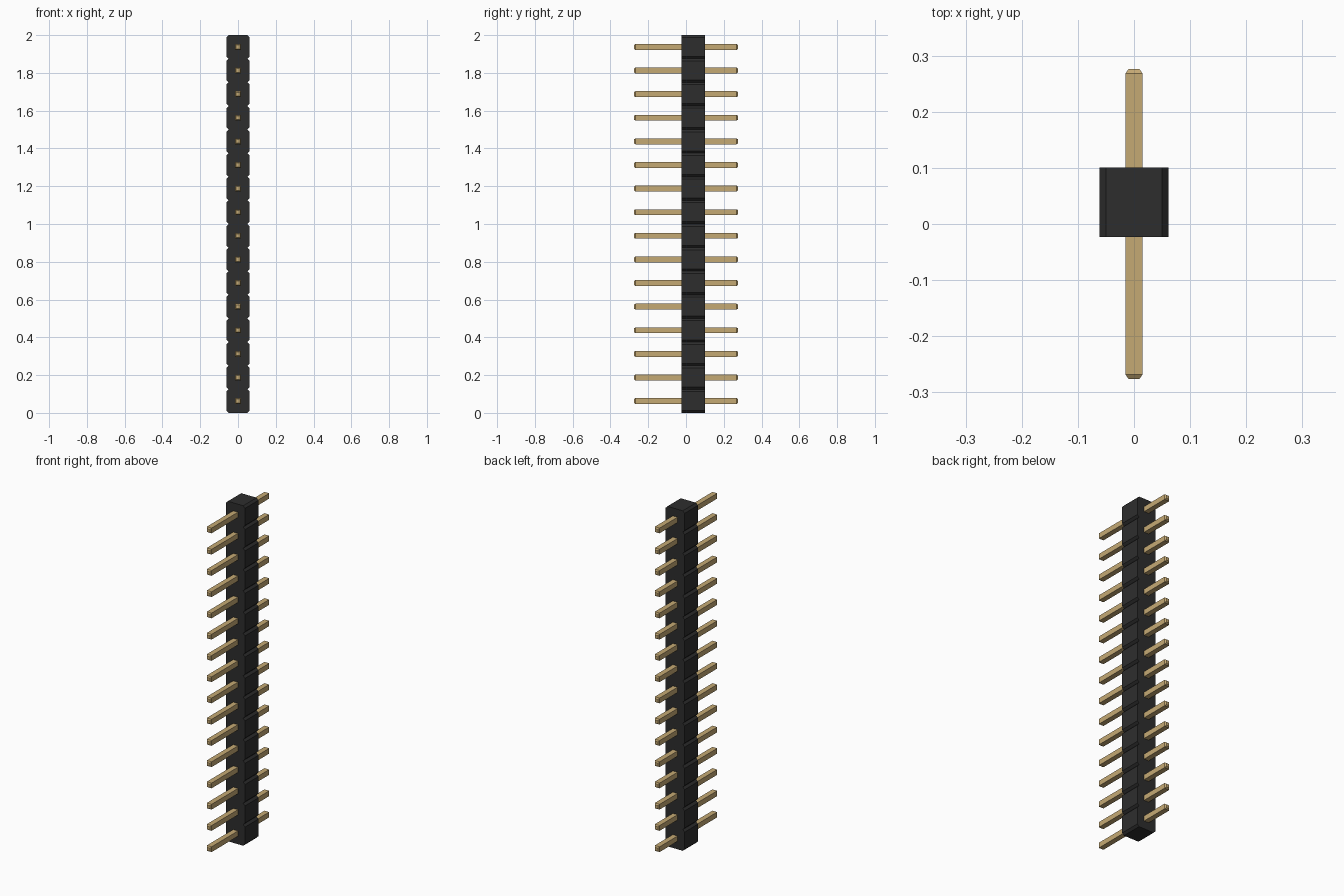
import bpy
import bmesh

PINS = 16
PITCH = 2.0 / PINS
HALF_W = 0.0618                 # half width of the housing
CHAMFER = 0.012
BODY_Y = (-0.023, 0.101)        # front and back of the housing
PIN_HALF = 0.0155
TIP_HALF = 0.0098
PIN_END = 0.276
TIP_LEN = 0.008

old = bpy.data.objects.get("Cube")
if old:
    bpy.data.objects.remove(old, do_unlink=True)


def make_material(name, color):
    mat = bpy.data.materials.new(name)
    mat.use_nodes = True
    mat.diffuse_color = color
    bsdf = next(n for n in mat.node_tree.nodes if n.type == 'BSDF_PRINCIPLED')
    bsdf.inputs["Base Color"].default_value = color
    return mat


def finish(name, bm, mat):
    bmesh.ops.recalc_face_normals(bm, faces=bm.faces)
    mesh = bpy.data.meshes.new(name)
    bm.to_mesh(mesh)
    bm.free()
    mesh.materials.append(mat)
    obj = bpy.data.objects.new(name, mesh)
    bpy.context.collection.objects.link(obj)
    return obj


def loft(bm, rings):
    """Join matching rings of points into a closed solid."""
    loops = [[bm.verts.new(p) for p in ring] for ring in rings]
    n = len(loops[0])
    for a, b in zip(loops, loops[1:]):
        for i in range(n):
            j = (i + 1) % n
            bm.faces.new((a[i], a[j], b[j], b[i]))
    bm.faces.new(loops[0])
    bm.faces.new(loops[-1])


black = make_material("black plastic", (0.027, 0.027, 0.027, 1))
gold = make_material("gold metal", (0.56, 0.40, 0.175, 1))

# Housing: a stack of octagonal blocks, one per pin, fused into one shell
bm = bmesh.new()
w, h, c = HALF_W, PITCH / 2, CHAMFER
octagon = [(w, -h + c), (w, h - c), (w - c, h), (-w + c, h),
           (-w, h - c), (-w, -h + c), (-w + c, -h), (w - c, -h)]
for k in range(PINS):
    zc = PITCH * (k + 0.5)
    loft(bm, [[(x, y, zc + z) for x, z in octagon] for y in BODY_Y])
bmesh.ops.remove_doubles(bm, verts=bm.verts, dist=0.0001)
# drop the hidden walls between neighbouring blocks
inner = [f for f in bm.faces if abs(f.normal.z) > 0.9
         and 0.01 < f.calc_center_median().z < 1.99]
bm.normal_update()
inner = [f for f in bm.faces if abs(f.normal.z) > 0.9
         and 0.01 < f.calc_center_median().z < 1.99]
bmesh.ops.delete(bm, geom=inner, context='FACES')
finish("housing", bm, black)

# Pins: square bars with tapered tips, all sharing one mesh
bm = bmesh.new()
square = [(-1, -1), (1, -1), (1, 1), (-1, 1)]
sections = [(-PIN_END, TIP_HALF), (-PIN_END + TIP_LEN, PIN_HALF),
            (PIN_END - TIP_LEN, PIN_HALF), (PIN_END, TIP_HALF)]
loft(bm, [[(x * s, y, z * s) for x, z in square] for y, s in sections])
first = finish("pin_01", bm, gold)
first.location.z = PITCH / 2
for k in range(1, PINS):
    pin = bpy.data.objects.new(f"pin_{k + 1:02d}", first.data)
    pin.location.z = PITCH * (k + 0.5)
    bpy.context.collection.objects.link(pin)
